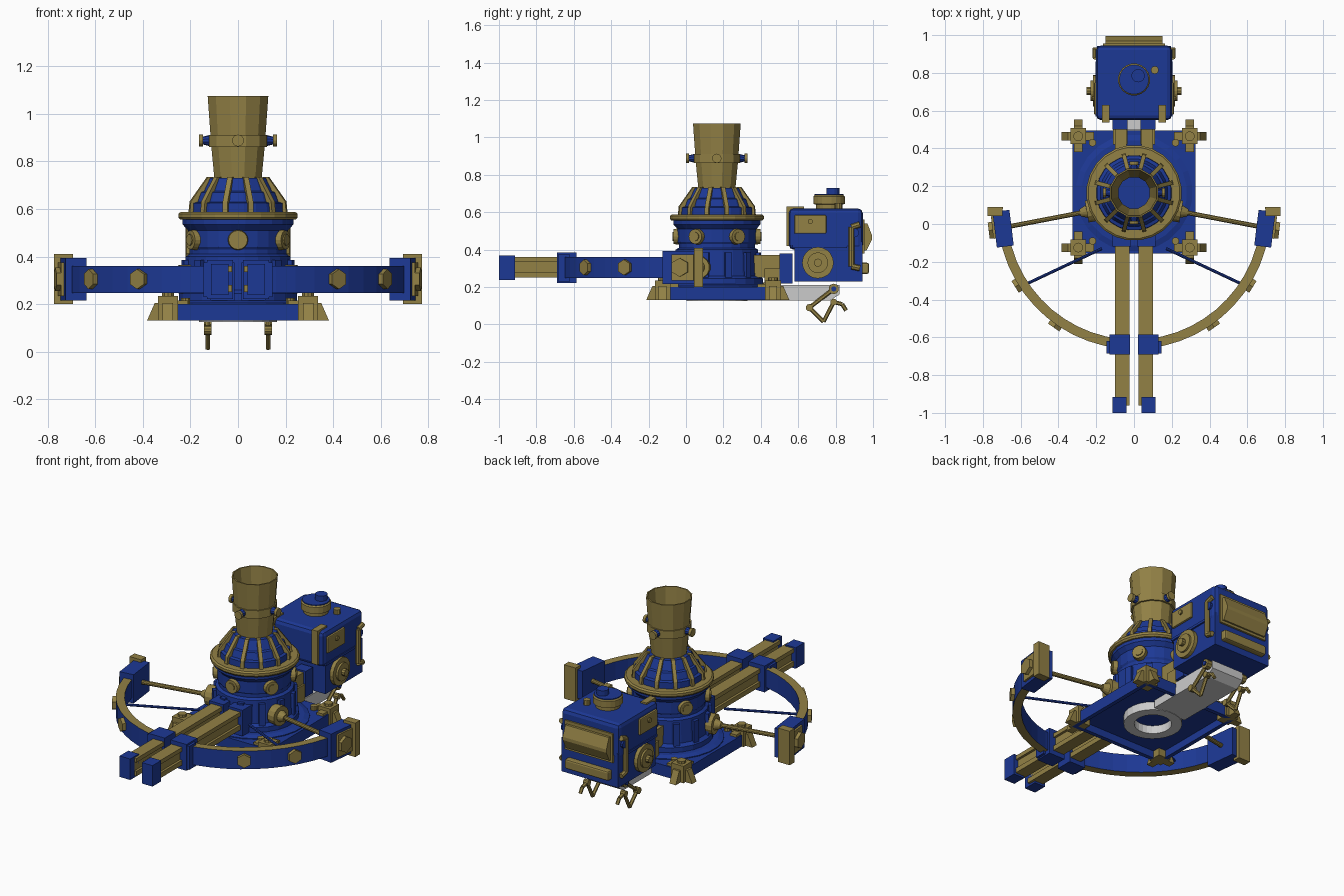
import bpy, bmesh
from math import sin, cos, pi, radians, atan2
from mathutils import Vector, Matrix

if "Cube" in bpy.data.objects:
    bpy.data.objects.remove(bpy.data.objects["Cube"])

def mat(name, c):
    m = bpy.data.materials.new(name)
    m.diffuse_color = (*c, 1)
    m.use_nodes = True
    m.node_tree.nodes["Principled BSDF"].inputs["Base Color"].default_value = m.diffuse_color
    return m

BLUE = mat("blue_paint", (0.012, 0.04, 0.30))
GOLD = mat("brass", (0.29, 0.22, 0.06))
GREY = None
CY = 0.165  # tower axis

def finish(bm, name, *mats):
    bmesh.ops.recalc_face_normals(bm, faces=bm.faces)
    me = bpy.data.meshes.new(name)
    bm.to_mesh(me)
    bm.free()
    for m in mats:
        if m:
            me.materials.append(m)
    ob = bpy.data.objects.new(name, me)
    bpy.context.collection.objects.link(ob)
    return ob

def box(name, x, y, z, m, rot=0, bevel=0):
    """Box from (min, max) ranges, turned about its own vertical axis."""
    bm = bmesh.new()
    size = [r[1] - r[0] for r in (x, y, z)]
    mid = Vector([(r[0] + r[1]) / 2 for r in (x, y, z)])
    bmesh.ops.create_cube(bm, size=1, matrix=Matrix.Translation(mid) @ Matrix.Rotation(rot, 4, 'Z') @ Matrix.Diagonal((*size, 1)))
    if bevel:
        bmesh.ops.bevel(bm, geom=bm.edges[:], offset=bevel, segments=2, affect='EDGES', profile=0.5)
    return finish(bm, name, m)

def rod(name, a, b, r, m, n=12, r2=None):
    """Cylinder or cone from point a to point b."""
    a, b = Vector(a), Vector(b)
    d = b - a
    bm = bmesh.new()
    M = Matrix.Translation((a + b) / 2) @ d.to_track_quat('Z', 'Y').to_matrix().to_4x4()
    bmesh.ops.create_cone(bm, cap_ends=True, segments=n, radius1=r, radius2=r if r2 is None else r2, depth=d.length, matrix=M)
    return finish(bm, name, m)

def lathe(name, prof, m, n=24, cy=CY, phase=0.5):
    """Spin a closed (radius, z) loop about the vertical axis."""
    bm = bmesh.new()
    rings = []
    for i in range(n):
        t = 2 * pi * (i + phase) / n
        rings.append([bm.verts.new((r * sin(t), cy - r * cos(t), z)) for r, z in prof])
    k = len(prof)
    for i in range(n):
        p, q = rings[i], rings[(i + 1) % n]
        for j in range(k):
            bm.faces.new((p[j], p[(j + 1) % k], q[(j + 1) % k], q[j]))
    return finish(bm, name, m)

def prism(name, pts, x0, x1, m):
    """Extrude a (y, z) outline along x."""
    bm = bmesh.new()
    f = bm.faces.new([bm.verts.new((x0, y, z)) for y, z in pts])
    ext = bmesh.ops.extrude_face_region(bm, geom=[f])['geom']
    bmesh.ops.translate(bm, vec=(x1 - x0, 0, 0), verts=[v for v in ext if isinstance(v, bmesh.types.BMVert)])
    return finish(bm, name, m)

def polar(r, deg, z, cy):
    t = radians(deg)
    return Vector((r * sin(t), cy - r * cos(t), z))

# Base tray, hollow underneath
box("base_top", (-.325, .325), (-.155, .495), (.175, .20), BLUE)
for s in (-1, 1):
    box("base_side_wall", sorted((s * .325, s * .30)), (-.155, .495), (.13, .18), BLUE)
    yy = .17 + s * .325
    box("base_end_wall", (-.30, .30), sorted((yy, yy - s * .025)), (.13, .18), BLUE)
lathe("base_disc", [(.10, .19), (.31, .19), (.31, .205), (.28, .215), (.10, .215)], BLUE)

# Corner feet
for sx in (-1, 1):
    for sy in (-1, 1):
        cx, cy = sx * .295, .17 + sy * .295
        box("foot_block", (cx - .042, cx + .042), (cy - .042, cy + .042), (.13, .235), GOLD)
        rod("foot_bolt", (cx, cy, .23), (cx, cy, .25), .026, GOLD, 10)
        rod("base_bolt", (sx * .22, .17 + sy * .26, .20), (sx * .22, .17 + sy * .26, .225), .02, GOLD, 10)
        for ax in (0, 1):
            d = Vector((sx, 0, 0)) if ax == 0 else Vector((0, sy, 0))
            e = Vector((0, sy, 0)) if ax == 0 else Vector((sx, 0, 0))
            c = Vector((cx, cy, 0))
            bm = bmesh.new()
            vs = []
            for w in (-.022, .022):
                vs.append([bm.verts.new(c + d * u + e * w + Vector((0, 0, z))) for u, z in ((.03, .13), (.088, .13), (.055, .205), (.03, .205))])
            bm.faces.new(vs[0])
            bm.faces.new(vs[1])
            for j in range(4):
                bm.faces.new((vs[0][j], vs[0][(j + 1) % 4], vs[1][(j + 1) % 4], vs[1][j]))
            finish(bm, "foot_flange", GOLD)
            q = c - d * .062
            box("foot_tab", (q.x - .022, q.x + .022), (q.y - .022, q.y + .022), (.19, .215), GOLD)

# Tower
lathe("tower_body", [(.10, .2), (.25, .2), (.25, .245), (.228, .26), (.222, .40), (.205, .41), (.205, .43),
                     (.212, .44), (.212, .51), (.235, .535), (.235, .56), (.17, .56), (.17, .42), (.10, .40)], BLUE)
for i in range(12):
    a, b = polar(.205, 30 * i + 15, .22, CY), polar(.24, 30 * i + 15, .39, CY)
    mid = (a + b) / 2
    box("tower_buttress", (mid.x - .018, mid.x + .018), (mid.y - .018, mid.y + .018), (.2, .385), BLUE, radians(30 * i + 15))
lathe("tower_flange", [(.19, .555), (.245, .555), (.253, .565), (.253, .58), (.243, .588), (.19, .588)], GOLD)
lathe("tower_cone", [(.20, .58), (.198, .625), (.18, .63), (.165, .67), (.152, .675), (.125, .73), (.09, .73),
                     (.10, .70), (.16, .62), (.16, .58)], BLUE)
for i in range(12):
    d = 30 * i + 15
    t = radians(d)
    side = Vector((cos(t), sin(t), 0)) * .011
    bm = bmesh.new()
    loops = []
    for sgn in (-1, 1):
        loops.append([bm.verts.new(polar(r, d, z, CY) + side * sgn) for r, z in ((.18, .585), (.213, .585), (.208, .632), (.133, .735), (.11, .735))])
        bm.faces.new(loops[-1])
    for j in range(5):
        bm.faces.new((loops[0][j], loops[0][(j + 1) % 5], loops[1][(j + 1) % 5], loops[1][j]))
    finish(bm, "cone_rib", GOLD)
for i in range(6):
    rod("porthole_rim", polar(.18, 60 * i, .47, CY), polar(.232, 60 * i, .47, CY), .046, GOLD, 16, .04)
    rod("porthole_glass", polar(.2, 60 * i, .47, CY), polar(.238, 60 * i, .47, CY), .024, GOLD, 12)

# Funnel
lathe("funnel", [(.10, .70), (.117, .87), (.132, 1.075), (.124, 1.075), (.105, .87), (.085, .70)], GOLD, 12)
lathe("funnel_collar", [(.11, .862), (.127, .862), (.127, .912), (.11, .912)], GOLD, 12)
for i in range(4):
    rod("collar_bolt", polar(.11, 90 * i, .888, CY), polar(.15, 90 * i, .888, CY), .026, BLUE, 10, .016)
    rod("collar_cap", polar(.148, 90 * i, .888, CY), polar(.165, 90 * i, .888, CY), .025, GOLD, 12)

# Hoop arms with clamps, tie rods and braces
HY, Z0, Z1 = .06, .247, .36
for s in (-1, 1):
    bm = bmesh.new()
    prev = None
    for i in range(13):
        d = s * (6 + 82 * i / 12)
        cur = [bm.verts.new(polar(r, d, z, HY)) for r, z in ((.672, Z0), (.722, Z0), (.722, Z1), (.672, Z1))]
        if prev:
            for j in range(4):
                f = bm.faces.new((prev[j], prev[(j + 1) % 4], cur[(j + 1) % 4], cur[j]))
                f.material_index = j % 2
        else:
            bm.faces.new(cur)
        prev = cur
    bm.faces.new(prev)
    finish(bm, "hoop_arm", GOLD, BLUE)
    for d in (35, 58):
        rod("hoop_bolt", polar(.71, s * d, .305, HY), polar(.742, s * d, .305, HY), .042, GOLD, 6)

    def turned(name, r, d, half_r, half_t, z, m):
        p = polar(r, s * d, 0, HY)
        box(name, (p.x - half_r, p.x + half_r), (p.y - half_t, p.y + half_t), z, m, atan2(p.y - HY, p.x))
    turned("hoop_clamp", .698, 83, .045, .095, (.215, .393), BLUE)
    turned("clamp_end_plate", .735, 90.5, .04, .024, (.2, .41), GOLD)
    turned("clamp_side_plate", .745, 84, .01, .06, (.235, .375), GOLD)
    rod("clamp_bolt", polar(.74, s * 83, .305, HY), polar(.775, s * 83, .305, HY), .05, GOLD, 6)
    rod("tie_rod", (s * .67, -.015, .305), (s * .2, .075, .305), .013, GOLD, 10)
    rod("tie_flange", (s * .20, .075, .305), (s * .25, .066, .305), .06, GOLD, 14)
    rod("tie_collar", (s * .25, .066, .305), (s * .285, .059, .305), .035, GOLD, 14, .02)
    rod("hoop_brace", (s * .575, -.32, .305), (s * .17, -.13, .305), .008, BLUE, 8)
    rod("brace_pad", (s * .59, -.327, .305), (s * .56, -.313, .305), .02, BLUE, 8)

    # Twin forward rails: I-beam with end cap and slider
    x0, x1 = s * .025, s * .10
    box("rail_top", sorted((x0, x1)), (-.96, .0), (.335, .36), GOLD)
    box("rail_bottom", sorted((x0, x1)), (-.96, .0), (.25, .28), GOLD)
    box("rail_web", sorted((s * .04, s * .085)), (-.96, .0), (.27, .34), GOLD)
    box("rail_end_cap", sorted((s * .04, s * .113)), (-1, -.915), (.238, .368), BLUE)
    box("rail_slider", sorted((s * .02, s * .13)), (-.69, -.585), (.222, .385), BLUE)
    box("slider_lug", sorted((s * .11, s * .145)), (-.685, -.62), (.23, .375), BLUE)
    box("rail_root", sorted((s * .015, s * .115)), (-.12, .02), (.215, .375), BLUE)

    # Rear coupling between tower and cabin
    box("coupling_bracket", sorted((s * .04, s * .10)), (.36, .50), (.25, .37), GOLD)
    box("coupling_foot", sorted((s * .035, s * .11)), (.42, .50), (.2, .30), GOLD)
    box("coupling_block", sorted((s * .035, s * .115)), (.50, .57), (.22, .38), BLUE)

# Grey under-plate with ring
lathe("under_ring", [(.105, .125), (.165, .125), (.165, .175), (.105, .175)], GREY, 24)
prism("tow_plate", [(.31, .127), (.77, .127), (.82, .16), (.82, .21), (.50, .21), (.50, .175), (.31, .175)], -.11, .11, GREY)

# Claw hooks
for s in (-1, 1):
    x = s * .127
    pts = [(.79, .19), (.66, .09), (.735, .014), (.79, .12), (.835, .108), (.856, .075)]
    for a, b in zip(pts, pts[1:]):
        rod("claw_link", (x, *a), (x, *b), .011, GOLD, 6)
    for p, r in ((pts[0], .028), (pts[1], .02), (pts[3], .018)):
        rod("claw_pivot", (x - .016, *p), (x + .016, *p), r, GOLD, 10)
    rod("claw_axle", (s * .09, .79, .19), (s * .15, .79, .19), .014, BLUE, 8)

# Rear cabin
box("cabin_upper", (-.2, .2), (.55, .945), (.40, .62), BLUE, bevel=.025)
box("cabin_lower", (-.195, .195), (.58, .943), (.23, .44), BLUE)
prism("rear_window", [(.94, .395), (.965, .395), (.995, .455), (.995, .475), (.97, .54), (.94, .54)], -.15, .15, GOLD)
box("rear_window_frame", (-.165, .165), (.93, .955), (.38, .56), GOLD)
box("rear_bumper", (-.15, .15), (.93, .978), (.27, .33), GOLD, bevel=.01)
for s in (-1, 1):
    def side(name, y, z, a, b, m, bevel=0):
        box(name, sorted((s * a, s * b)), y, z, m, bevel=bevel)
    side("side_window", (.58, .75), (.485, .585), .19, .212, GOLD, .006)
    rod("window_knob", (s * .2, .665, .55), (s * .222, .665, .55), .014, GOLD, 10)
    side("corner_strap_top", (.537, .63), (.605, .63), .13, .17, GOLD)
    side("corner_strap_front", (.537, .56), (.42, .625), .13, .17, GOLD)
    side("side_moulding", (.57, .86), (.41, .425), .19, .205, BLUE)
    rod("side_wheel", (s * .19, .705, .33), (s * .218, .705, .33), .084, GOLD, 20)
    rod("wheel_step", (s * .21, .705, .33), (s * .23, .705, .33), .055, GOLD, 20)
    rod("wheel_hub", (s * .22, .705, .33), (s * .252, .705, .33), .022, GOLD, 10)
    path = [(.93, .30), (.885, .31), (.885, .52), (.93, .535)]
    for a, b in zip(path, path[1:]):
        rod("side_handle", (s * .205, *a), (s * .205, *b), .016, GOLD, 8)
    rod("side_lamp", (s * .19, .90, .49), (s * .212, .90, .49), .025, BLUE, 10)

# Roof hatch
lathe("hatch_collar", [(.03, .61), (.07, .61), (.07, .64), (.085, .645), (.085, .685), (.078, .692), (.03, .692)], GOLD, 20, .765)
rod("hatch_lid", (0, .765, .66), (0, .765, .697), .078, BLUE, 20)
rod("hatch_cap", (.022, .785, .69), (.022, .785, .73), .035, BLUE, 14)
rod("roof_knob", (.11, .815, .61), (.11, .815, .65), .021, GOLD, 10)
